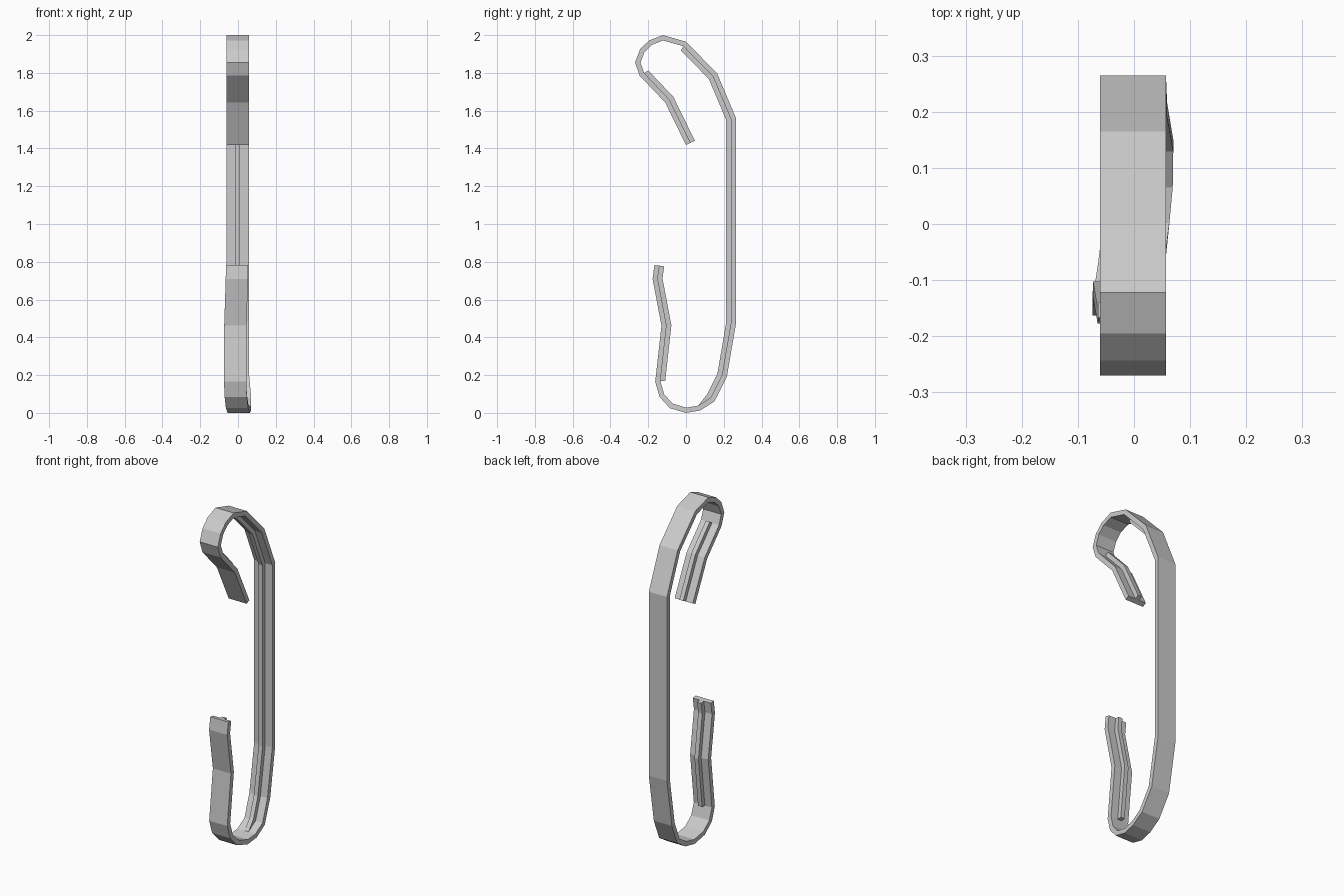
import bpy, bmesh
from mathutils import Vector

if "Cube" in bpy.data.objects:
    bpy.data.objects.remove(bpy.data.objects["Cube"])

# Outer line of the clip: (y, z, sideways shift), from hook tip round to the front leg tip
PATH = [(0.0, 1.418, 0), (-0.11, 1.643, 0), (-0.245, 1.785, 0), (-0.27, 1.855, 0),
        (-0.243, 1.925, 0), (-0.195, 1.972, 0), (-0.122, 2.0, 0), (0.0, 1.965, 0),
        (0.165, 1.797, 0), (0.265, 1.56, 0), (0.265, 0.475, 0), (0.216, 0.19, 0.002),
        (0.15, 0.06, 0.013), (0.075, 0.013, 0.012), (0.0, 0.0, 0.006),
        (-0.085, 0.025, -0.003), (-0.14, 0.085, -0.010), (-0.163, 0.165, -0.013),
        (-0.13, 0.462, -0.012), (-0.177, 0.71, -0.004), (-0.167, 0.783, -0.003)]
BAND = 0.027      # band thickness
RIB = 0.052       # band plus rib thickness


def inward(i):
    """Mitred normal pointing to the inside of the loop."""
    p = [Vector(q[:2]) for q in PATH]
    dirs = []
    if i > 0:
        dirs.append((p[i] - p[i - 1]).normalized())
    if i < len(p) - 1:
        dirs.append((p[i + 1] - p[i]).normalized())
    normals = [Vector((d.y, -d.x)) for d in dirs]
    n = sum(normals, Vector((0, 0))).normalized()
    return n / n.dot(normals[0])


def strip(name, first, last, x0, x1, near, far, far_end=None):
    """Sweep a rectangle along part of the path."""
    bm = bmesh.new()
    rings = []
    for i in range(first, last + 1):
        y, z, s = PATH[i]
        n = inward(i)
        f = far_end if far_end is not None and i == last else far
        ring = [bm.verts.new((x + s, y + n.x * o, z + n.y * o))
                for x, o in ((x0, near), (x1, near), (x1, f), (x0, f))]
        rings.append(ring)
    for a, b in zip(rings, rings[1:]):
        for k in range(4):
            m = (k + 1) % 4
            bm.faces.new((a[k], a[m], b[m], b[k]))
    bm.faces.new(rings[0])
    bm.faces.new(rings[-1][::-1])
    bmesh.ops.recalc_face_normals(bm, faces=bm.faces)
    mesh = bpy.data.meshes.new(name)
    bm.to_mesh(mesh)
    bm.free()
    obj = bpy.data.objects.new(name, mesh)
    bpy.context.collection.objects.link(obj)
    return obj


# Bent flat band
strip("clip_band", 0, len(PATH) - 1, -0.061, 0.057, 0.0, BAND)

# Narrow stiffening ribs on the inner face
strip("hook_rib", 0, 2, -0.015, 0.011, 0.015, RIB)
strip("back_rib", 7, 13, -0.015, 0.011, 0.015, RIB, BAND)
strip("front_leg_rib", 17, 20, -0.015, 0.011, 0.015, RIB)
